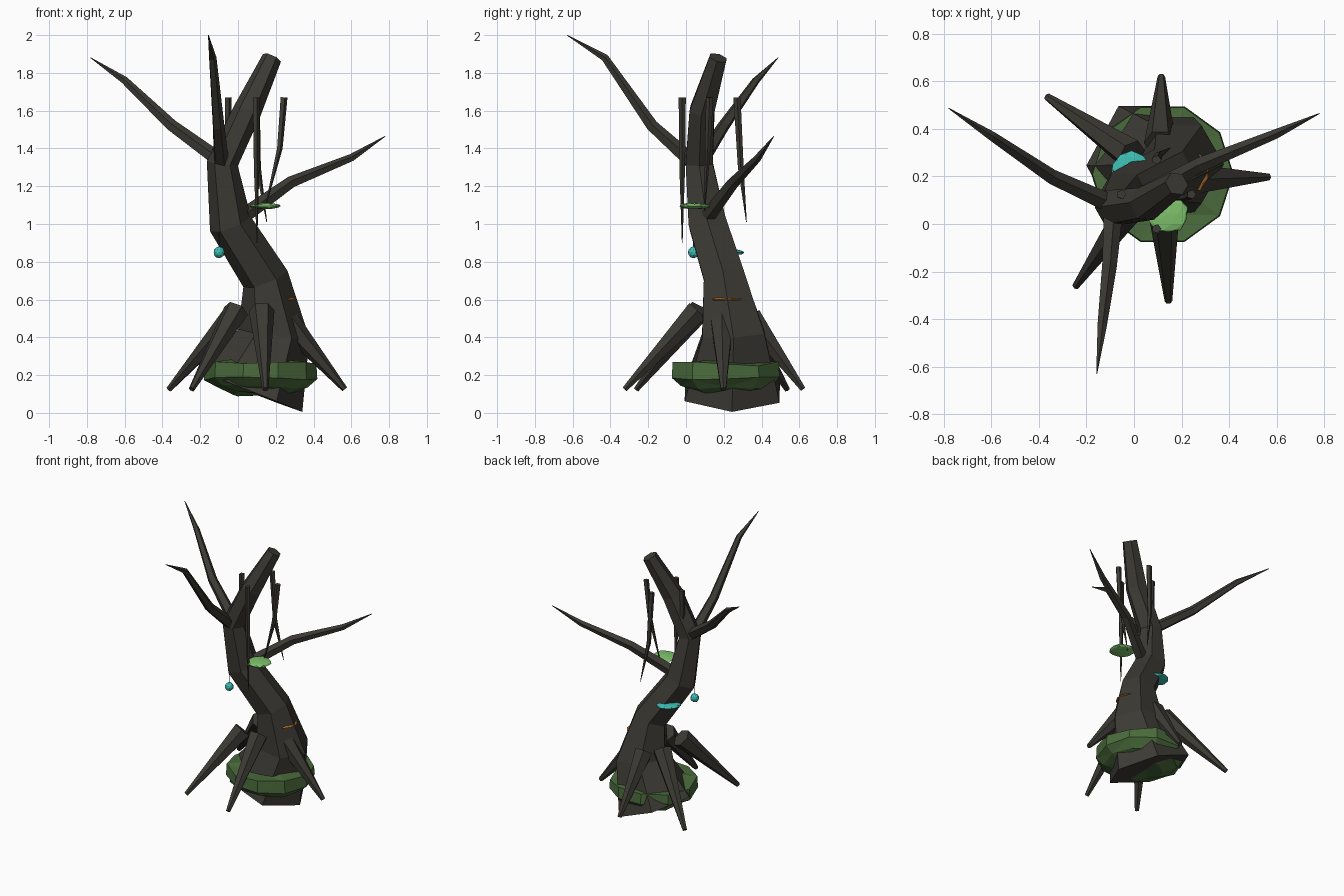
import bpy, bmesh, math, random
from mathutils import Vector

if "Cube" in bpy.data.objects:
    bpy.data.objects.remove(bpy.data.objects["Cube"])

random.seed(4)


def material(name, rgb):
    m = bpy.data.materials.new(name)
    m.diffuse_color = (*rgb, 1)
    m.use_nodes = True
    m.node_tree.nodes["Principled BSDF"].inputs["Base Color"].default_value = m.diffuse_color
    return m


BARK = material("dark_bark", (0.045, 0.042, 0.034))
MOSS = material("moss_green", (0.069, 0.147, 0.045))
LEAF = material("light_green", (0.212, 0.54, 0.15))
TEAL = material("teal", (0.045, 0.5, 0.44))
ORANGE = material("orange", (0.45, 0.16, 0.025))


def finish(name, bm, mat):
    bmesh.ops.recalc_face_normals(bm, faces=bm.faces)
    me = bpy.data.meshes.new(name)
    bm.to_mesh(me)
    bm.free()
    me.materials.append(mat)
    ob = bpy.data.objects.new(name, me)
    bpy.context.collection.objects.link(ob)
    return ob


def tube(name, path, radii, sides, ref=(1, 0, 0), mat=BARK):
    """Faceted tapering tube, each ring square to the path."""
    bm = bmesh.new()
    pts = [Vector(p) for p in path]
    rings = []
    for i, (p, r) in enumerate(zip(pts, radii)):
        t = (pts[min(i + 1, len(pts) - 1)] - pts[max(i - 1, 0)]).normalized()
        u = Vector(ref)
        u = (u - t * u.dot(t)).normalized()
        v = t.cross(u)
        ang = [2 * math.pi * k / sides for k in range(sides)]
        rings.append([bm.verts.new(p + r * (u * math.cos(a) + v * math.sin(a))) for a in ang])
    for a, b in zip(rings, rings[1:]):
        for k in range(sides):
            n = (k + 1) % sides
            bm.faces.new((a[k], a[n], b[n], b[k]))
    bm.faces.new(rings[0])
    bm.faces.new(rings[-1])
    return finish(name, bm, mat)


def blob(name, centre, size, mat, subdiv=2, jitter=0.0):
    """Squashed, slightly rough icosphere."""
    bm = bmesh.new()
    bmesh.ops.create_icosphere(bm, subdivisions=subdiv, radius=1)
    for v in bm.verts:
        k = 1 + random.uniform(-jitter, jitter)
        v.co = Vector(c + s * x * k for c, s, x in zip(centre, size, v.co))
    return finish(name, bm, mat)


# Twisting trunk
tube("trunk",
     [(0.07, 0.245, 0.11), (0.19, 0.25, 0.42), (0.145, 0.205, 0.71), (-0.04, 0.115, 1.0),
      (-0.083, 0.07, 1.32), (0.05, 0.085, 1.6), (0.18, 0.17, 1.88)],
     [0.29, 0.19, 0.125, 0.115, 0.083, 0.075, 0.052], 6)

# Bare branches
branches = {
    "left_branch": [(-0.09, 0.08, 1.33), (-0.35, 0.2, 1.52), (-0.6, 0.37, 1.76), (-0.78, 0.487, 1.88)],
    "front_branch": [(-0.09, 0.03, 1.33), (-0.105, -0.18, 1.52), (-0.135, -0.43, 1.88), (-0.157, -0.63, 2.0)],
    "right_branch": [(0.04, 0.12, 1.05), (0.28, 0.25, 1.22), (0.6, 0.38, 1.35), (0.78, 0.465, 1.465)],
}
for name, path in branches.items():
    tube(name, path, [0.042, 0.033, 0.021, 0.002], 5, ref=(0.1, 0.1, 1))

# Hanging vines, four around a circle
vines = [
    [(0.095, -0.02, 1.67), (0.097, -0.02, 1.3), (0.1, -0.02, 0.9)],
    [(0.242, 0.125, 1.67), (0.22, 0.115, 1.4), (0.14, 0.1, 1.07)],
    [(0.095, 0.27, 1.67), (0.105, 0.29, 1.3), (0.152, 0.32, 1.01)],
    [(-0.053, 0.125, 1.67), (-0.055, 0.12, 1.4), (-0.06, 0.11, 1.1)],
]
for i, path in enumerate(vines):
    tube(f"vine_{i + 1}", path, [0.02, 0.016, 0.002], 5)

# Splayed roots
roots = [
    ((0.255, 0.19, 0.49), (0.565, 0.198, 0.125)),
    ((0.11, 0.34, 0.51), (0.115, 0.62, 0.125)),
    ((-0.01, 0.29, 0.53), (-0.365, 0.535, 0.125)),
    ((-0.01, 0.07, 0.54), (-0.245, -0.262, 0.125)),
    ((0.125, 0.06, 0.54), (0.145, -0.325, 0.125)),
]
for i, (a, b) in enumerate(roots):
    tube(f"root_{i + 1}", [a, b], [0.068, 0.016], 6)

# Mossy collar round the foot: ten-sided bowl with a rough rim
bm = bmesh.new()
rows = []
for r, z in [(0.15, 0.10), (0.25, 0.135), (0.3, 0.185), (0.295, 0.26), (0.18, 0.275)]:
    rows.append([])
    for k in range(10):
        a = math.tau * k / 10
        rows[-1].append(bm.verts.new((0.12 + r * math.cos(a), 0.21 + r * math.sin(a),
                                      z + random.uniform(-0.014, 0.014))))
for lo, hi in zip(rows, rows[1:]):
    for k in range(10):
        n = (k + 1) % 10
        bm.faces.new((lo[k], lo[n], hi[n], hi[k]))
bm.faces.new(rows[0])
bm.faces.new(rows[-1])
bmesh.ops.triangulate(bm, faces=bm.faces)
finish("moss_collar", bm, MOSS)

# Shelf fungi
blob("green_shelf", (0.145, 0.045, 1.095), (0.085, 0.085, 0.017), LEAF, jitter=0.08)
blob("teal_shelf", (-0.01, 0.225, 0.85), (0.085, 0.085, 0.017), TEAL, jitter=0.08)
blob("orange_shelf", (0.225, 0.22, 0.6), (0.088, 0.09, 0.017), ORANGE, jitter=0.08)

# Hanging pod on its thread
blob("hanging_pod", (-0.1, 0.04, 0.85), (0.03, 0.03, 0.031), TEAL)
tube("pod_thread", [(-0.1, 0.04, 0.87), (-0.1, 0.04, 1.0)], [0.003, 0.003], 4)
